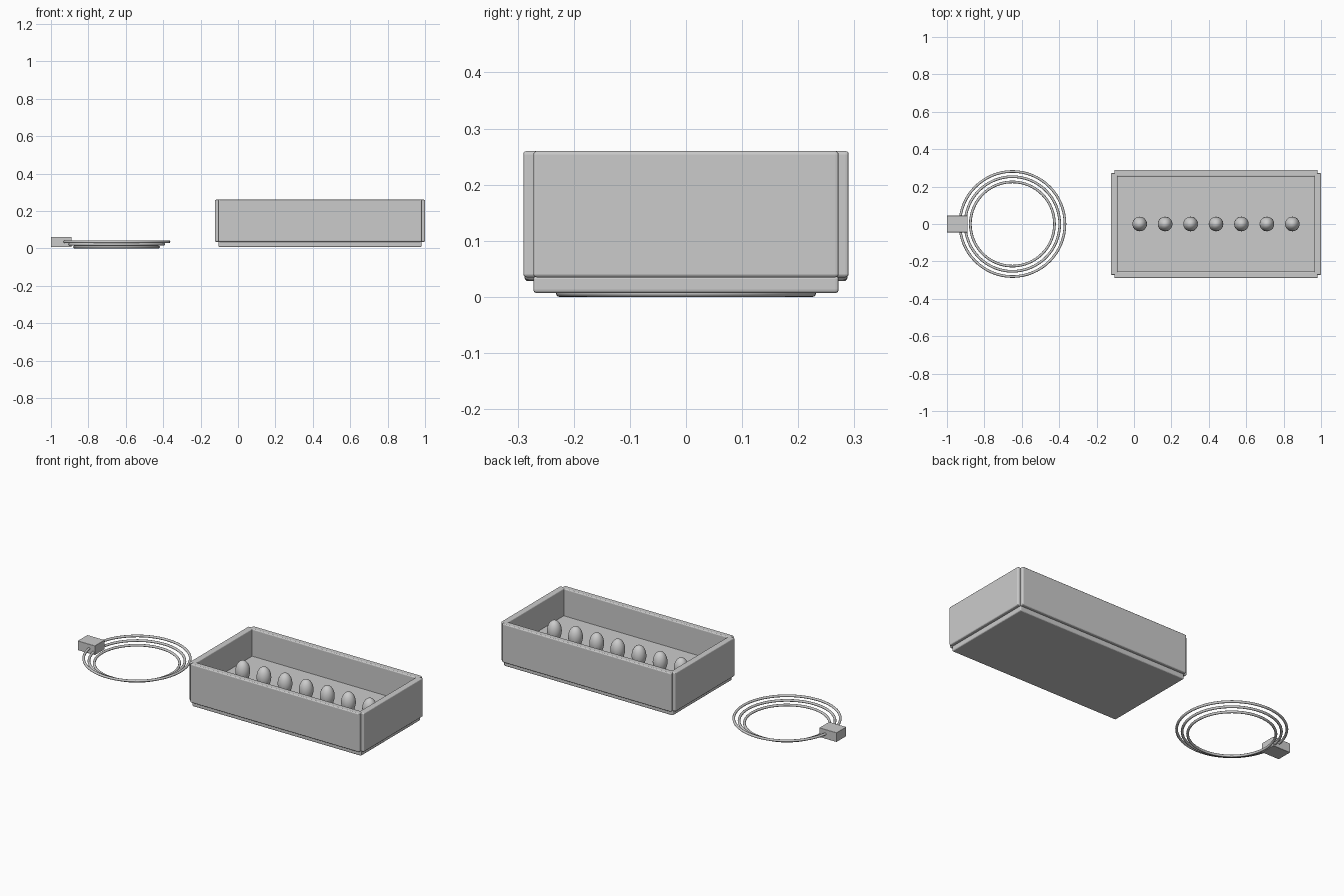
import bpy

if "Cube" in bpy.data.objects:
    bpy.data.objects.remove(bpy.data.objects["Cube"])

CX = 0.4385           # tray centre in x
HX, HY = 0.5435, 0.272  # half size of the tray floor
T = 0.036             # wall thickness


def box(name, center, size, bevel=0.0):
    bpy.ops.mesh.primitive_cube_add(size=1, location=center)
    ob = bpy.context.object
    ob.name = name
    ob.scale = size
    bpy.ops.object.transform_apply(location=False, rotation=False, scale=True)
    if bevel:
        mod = ob.modifiers.new("bevel", "BEVEL")
        mod.width = bevel
        mod.segments = 3
    return ob


# Tray floor and the raised pad that fills the lower part of the tray
box("tray_floor", (CX, 0, 0.0225), (2 * HX, 2 * HY, 0.031), 0.006)
box("pad", (CX, 0, 0.068), (2 * HX - T, 2 * HY - T, 0.068))

# Tray walls, centred on the floor edges so the corners stay notched
wall_z, wall_h = 0.1475, 0.225
for s, side, end in ((-1, "front", "left"), (1, "back", "right")):
    box(f"{side}_wall", (CX, s * HY, wall_z), (2 * HX, T, wall_h), 0.006)
    box(f"{end}_wall", (CX + s * HX, 0, wall_z), (T, 2 * HY, wall_h), 0.006)

# Row of upright eggs
for i in range(7):
    bpy.ops.mesh.primitive_uv_sphere_add(
        segments=32, ring_count=20, radius=1,
        location=(CX + (i - 3) * 0.136, 0, 0.145))
    egg = bpy.context.object
    egg.name = f"egg_{i + 1}"
    egg.scale = (0.039, 0.039, 0.06)
    bpy.ops.object.transform_apply(location=False, rotation=False, scale=True)
    bpy.ops.object.shade_smooth()

# Cable coil: three stepped rings
for i, (r, z) in enumerate(((0.225, 0.007), (0.253, 0.021), (0.281, 0.035))):
    bpy.ops.mesh.primitive_torus_add(
        major_radius=r, minor_radius=0.007, major_segments=64,
        minor_segments=12, location=(-0.65, 0, z))
    bpy.context.object.name = f"cable_ring_{i + 1}"
    bpy.ops.object.shade_smooth()

# Plug block on the coil
box("plug", (-0.9445, 0, 0.034), (0.111, 0.09, 0.054), 0.002)
